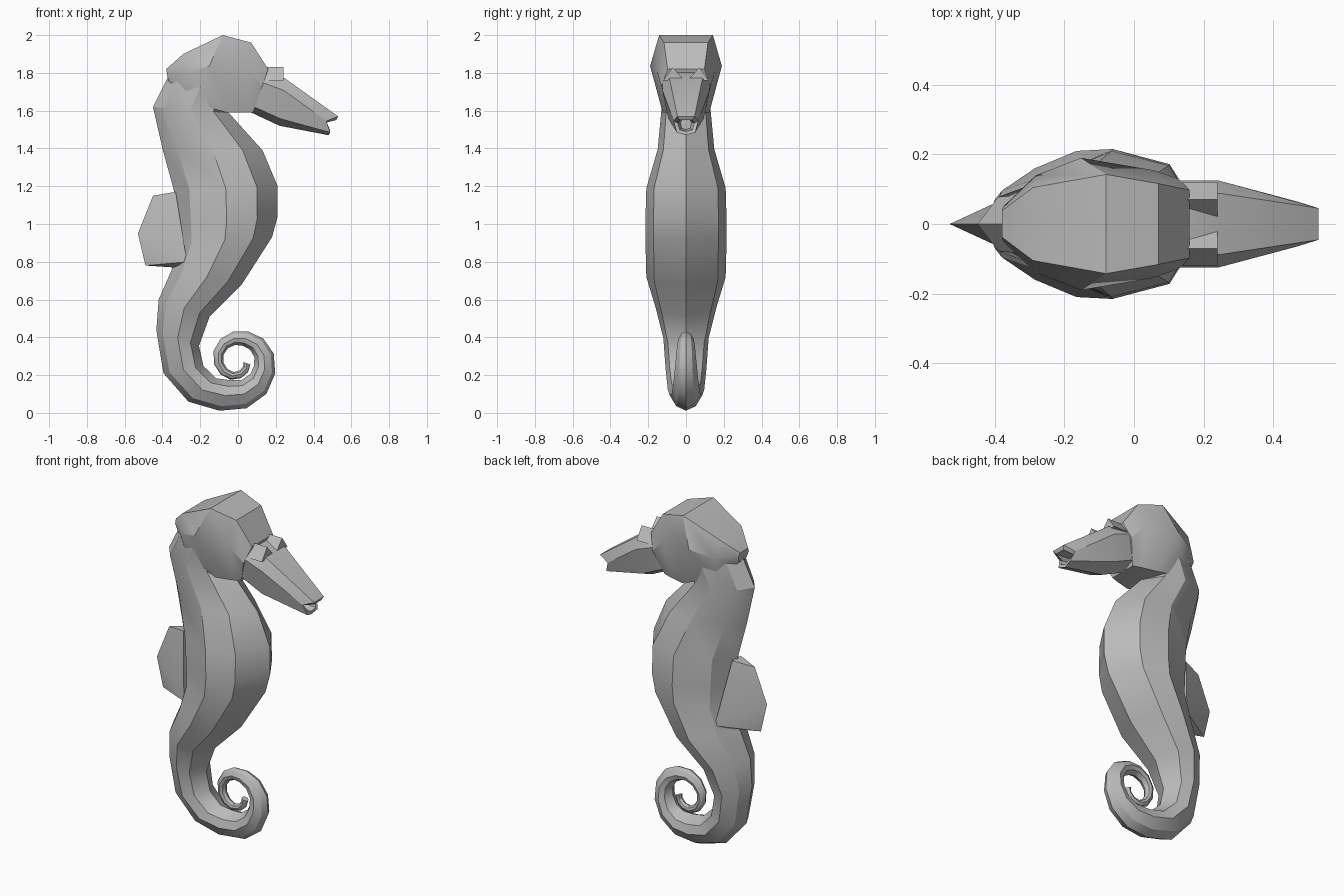
import bpy, bmesh, math
from mathutils import Vector

cube = bpy.data.objects.get("Cube")
if cube:
    bpy.data.objects.remove(cube)

grey = bpy.data.materials.new("soft grey")
grey.use_nodes = True
shade = (0.5, 0.5, 0.5, 1)
grey.diffuse_color = shade
grey.node_tree.nodes["Principled BSDF"].inputs["Base Color"].default_value = shade


def finish(name, bm):
    """Turn a bmesh into a named grey object with sharp creases."""
    bmesh.ops.recalc_face_normals(bm, faces=bm.faces)
    mesh = bpy.data.meshes.new(name)
    bm.to_mesh(mesh)
    bm.free()
    mesh.materials.append(grey)
    part = bpy.data.objects.new(name, mesh)
    bpy.context.collection.objects.link(part)
    bpy.ops.object.select_all(action="DESELECT")
    bpy.context.view_layer.objects.active = part
    part.select_set(True)
    bpy.ops.object.shade_smooth_by_angle(angle=math.radians(32))


def mirrored(half):
    """Add the matching points on the other side of the body."""
    return half + [Vector((p.x, -p.y, p.z)) for p in reversed(half) if p.y > 0]


def loft(name, half_rings):
    """Skin a row of mirrored rings and close both ends."""
    bm = bmesh.new()
    rings = [[bm.verts.new(p) for p in mirrored(half)] for half in half_rings]
    for ring, following in zip(rings, rings[1:]):
        for i in range(len(ring)):
            bm.faces.new((ring[i - 1], ring[i], following[i], following[i - 1]))
    bm.faces.new(rings[0])
    bm.faces.new(rings[-1])
    finish(name, bm)


def hull(name, points):
    bm = bmesh.new()
    for point in points:
        bm.verts.new(point)
    bmesh.ops.convex_hull(bm, input=bm.verts)
    finish(name, bm)


def half_ring(low, high, width, section, notch=0):
    """Half a cross-section from the low ridge to the high ridge.

    The section lists (share of the way up, share of the width); the notch
    pulls the widest point backwards.
    """
    start = Vector((low[0], 0, low[1]))
    end = Vector((high[0], 0, high[1]))
    points = []
    for up, out in section:
        point = start.lerp(end, up) + Vector((0, width * out, 0))
        if out == 1:
            point.x -= notch
        points.append(point)
    return points


def tail_rings(centre, radii, root, tip, section, steps=3):
    """Curl inwards, with one radius for every quarter turn."""
    rings = []
    count = (len(radii) - 1) * steps
    for i in range(count + 1):
        quarter = min(i // steps, len(radii) - 2)
        share = i / steps - quarter
        radius = radii[quarter] * (1 - share) + radii[quarter + 1] * share
        half = tip + (root - tip) * (1 - i / count) ** 2.3
        angle = math.radians(160) + i / steps * math.pi / 2
        spoke = Vector((math.cos(angle), math.sin(angle)))
        rings.append(half_ring(centre + spoke * (radius - half),
                               centre + spoke * (radius + half), half, section))
    return rings


# Trunk and curled tail: a keeled belly and a broad back
body_section = ((0, 0), (0.2, 0.8), (0.5, 1), (0.85, 0.6), (1, 0))
trunk = [
    ((0, 1.75), (-0.36, 1.8), 0.14),
    ((-0.05, 1.59), (-0.45, 1.62), 0.13),
    ((0.13, 1.39), (-0.4, 1.4), 0.15),
    ((0.21, 1.2), (-0.34, 1.18), 0.21),
    ((0.21, 1.04), (-0.33, 1), 0.215),
    ((0.18, 0.93), (-0.32, 0.9), 0.215),
    ((0.02, 0.68), (-0.35, 0.76), 0.21),
    ((-0.15, 0.51), (-0.42, 0.6), 0.16),
]
curl = tail_rings(Vector((0, 0.28)), (0.34, 0.2, 0.15, 0.12, 0.11, 0.09, 0.05),
                  0.12, 0.02, body_section)
loft("body_and_tail", [half_ring(*row, body_section) for row in trunk] + curl)

# Head: flat jaw, wide cheeks, flat crown
head_section = ((0, 0), (0, 0.65), (0.6, 1), (1, 0.75), (1, 0))
head = [
    ((-0.37, 1.76), (-0.38, 1.82), 0.05),
    ((-0.27, 1.65), (-0.29, 1.9), 0.14),
    ((-0.06, 1.59), (-0.08, 2), 0.19, 0.08),
    ((0.03, 1.59), (0.07, 1.96), 0.155),
    ((0.08, 1.59), (0.16, 1.82), 0.13),
]
loft("head", [half_ring(*row[:3], head_section, *row[3:]) for row in head])

# Snout: the last two rings fold back inside to open the notched mouth
snout_section = ((0, 0), (0.15, 0.75), (0.75, 1), (1, 0.7), (1, 0))
snout = [
    ((0.07, 1.59), (0.13, 1.81), 0.125),
    ((0.22, 1.52), (0.25, 1.77), 0.125),
    ((0.48, 1.47), (0.53, 1.57), 0.065, 0.05),
    ((0.48, 1.49), (0.52, 1.55), 0.045, 0.05),
    ((0.42, 1.5), (0.42, 1.55), 0.03),
]
loft("snout", [half_ring(*row[:3], snout_section, *row[3:]) for row in snout])

# Brow ridges: one low pointed wedge above each eye
for side, label in ((1, "left"), (-1, "right")):
    peak = Vector((0.24, 0.07 * side, 1.83))
    inner, outer = Vector((0, -0.06 * side, 0)), Vector((0, 0.05 * side, 0))
    back, down = Vector((-0.1, 0, 0)), Vector((0, 0, -0.07))
    hull(label + "_brow", [peak, peak + back, peak + inner + down, peak + outer + down,
                           peak + back + inner + down, peak + back + outer + down])

# Dorsal fin: thin outer edge and flared root
fin_edge = [(-0.45, 0, 1.15), (-0.53, 0, 0.95), (-0.49, 0, 0.78)]
fin_root = [Vector(p) for p in ((-0.33, 0.04, 1.17), (-0.27, 0.12, 0.8), (-0.34, 0.04, 0.77))]
hull("dorsal_fin", fin_edge + mirrored(fin_root))
